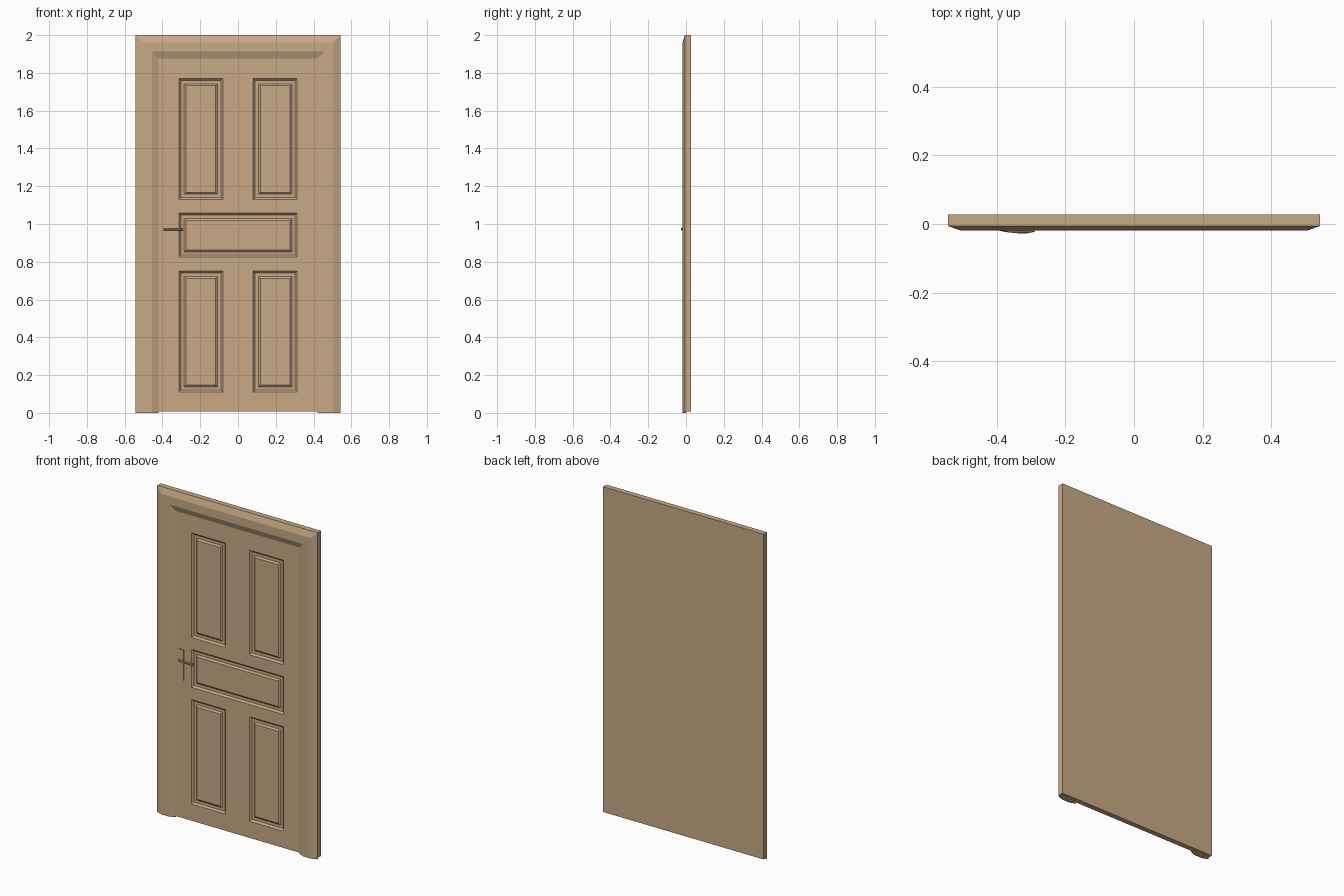
import bpy, bmesh, math
from mathutils import Vector

if "Cube" in bpy.data.objects:
    bpy.data.objects.remove(bpy.data.objects["Cube"])

wood = bpy.data.materials.new("tan wood")
wood.diffuse_color = (0.578, 0.402, 0.238, 1)
wood.use_nodes = True
wood.node_tree.nodes["Principled BSDF"].inputs["Base Color"].default_value = wood.diffuse_color

BACK, FACE = 0.027, -0.005   # back of the slab, front of the leaf
W, H = 0.543, 2.0


def finish(name, bm):
    bmesh.ops.recalc_face_normals(bm, faces=bm.faces)
    me = bpy.data.meshes.new(name)
    bm.to_mesh(me)
    bm.free()
    ob = bpy.data.objects.new(name, me)
    me.materials.append(wood)
    bpy.context.collection.objects.link(ob)
    return ob


# Door slab: front grid with recessed panels, closed by a flat back
xs = [-W, -0.313, -0.08, 0.08, 0.313, W]
zs = [0.008, 0.11, 0.75, 0.825, 1.057, 1.13, 1.77, H]
bm = bmesh.new()
vs = [[bm.verts.new((x, FACE, z)) for z in zs] for x in xs]
cell = {}
for i in range(len(xs) - 1):
    for j in range(len(zs) - 1):
        cell[i, j] = bm.faces.new((vs[i][j], vs[i + 1][j], vs[i + 1][j + 1], vs[i][j + 1]))
nx, nz = len(xs) - 1, len(zs) - 1
rim = ([vs[i][0] for i in range(nx)] + [vs[nx][j] for j in range(nz)]
       + [vs[i][nz] for i in range(nx, 0, -1)] + [vs[0][j] for j in range(nz, 0, -1)])
corner = [bm.verts.new((x, BACK, z)) for x, z in ((-W, 0.008), (W, 0.008), (W, H), (-W, H))]
bm.faces.new(corner[::-1])
starts = [0, nx, nx + nz, 2 * nx + nz, len(rim)]
for k in range(4):
    side = [rim[i % len(rim)] for i in range(starts[k], starts[k + 1] + 1)]
    bm.faces.new(side[::-1] + [corner[k], corner[(k + 1) % 4]])
bmesh.ops.recalc_face_normals(bm, faces=bm.faces)
panels = [[(1, 1)], [(3, 1)], [(1, 5)], [(3, 5)], [(1, 3), (2, 3), (3, 3)]]
for p in panels:
    faces = [cell[c] for c in p]
    # bevel in, flat floor, bevel back out to a raised field
    for width, depth in ((0.010, -0.010), (0.018, 0.0), (0.010, 0.008)):
        bmesh.ops.inset_region(bm, faces=faces, thickness=width, depth=depth,
                               use_boundary=True, use_even_offset=True)
finish("door_leaf", bm)

# Mitred architrave: chamfered profile swept up, across and down
profile = [(0.0, 0.0), (0.0, -0.006), (0.038, -0.019), (0.088, -0.019), (0.123, -0.005), (0.123, 0.0)]
bm = bmesh.new()
rings = []
for sx, top in ((-1, 0), (-1, 1), (1, 1), (1, 0)):
    rings.append([bm.verts.new((sx * (W - d), y, (H - d) if top else 0.0)) for d, y in profile])
n = len(profile)
for a, b in zip(rings, rings[1:]):
    for k in range(n):
        m = (k + 1) % n
        bm.faces.new((a[k], a[m], b[m], b[k]))
bm.faces.new(rings[0])
bm.faces.new(rings[-1])
finish("door_frame", bm)

# Handle back plate
bm = bmesh.new()
bmesh.ops.create_cube(bm, size=1)
for v in bm.verts:
    v.co = Vector((-0.38 + v.co.x * 0.036, -0.006 + v.co.y * 0.006, 0.948 + v.co.z * 0.185))
finish("handle_plate", bm)

# Lever: eight-sided bar along a shallow bow
path = [(-0.395, -0.013), (-0.37, -0.018), (-0.34, -0.021), (-0.31, -0.021), (-0.29, -0.017)]
bm = bmesh.new()
rings = []
for x, y in path:
    rings.append([bm.verts.new((x, y + 0.006 * math.cos(t * math.pi / 4),
                                0.973 + 0.007 * math.sin(t * math.pi / 4))) for t in range(8)])
for a, b in zip(rings, rings[1:]):
    for k in range(8):
        m = (k + 1) % 8
        bm.faces.new((a[k], a[m], b[m], b[k]))
bm.faces.new(rings[0])
bm.faces.new(rings[-1])
finish("handle_lever", bm)

# Spindle joining lever and plate
bm = bmesh.new()
bmesh.ops.create_cone(bm, cap_ends=True, segments=8, radius1=0.006, radius2=0.006, depth=0.012)
for v in bm.verts:
    v.co = Vector((-0.38 + v.co.x, -0.011 + v.co.z, 0.973 + v.co.y))
finish("handle_spindle", bm)
